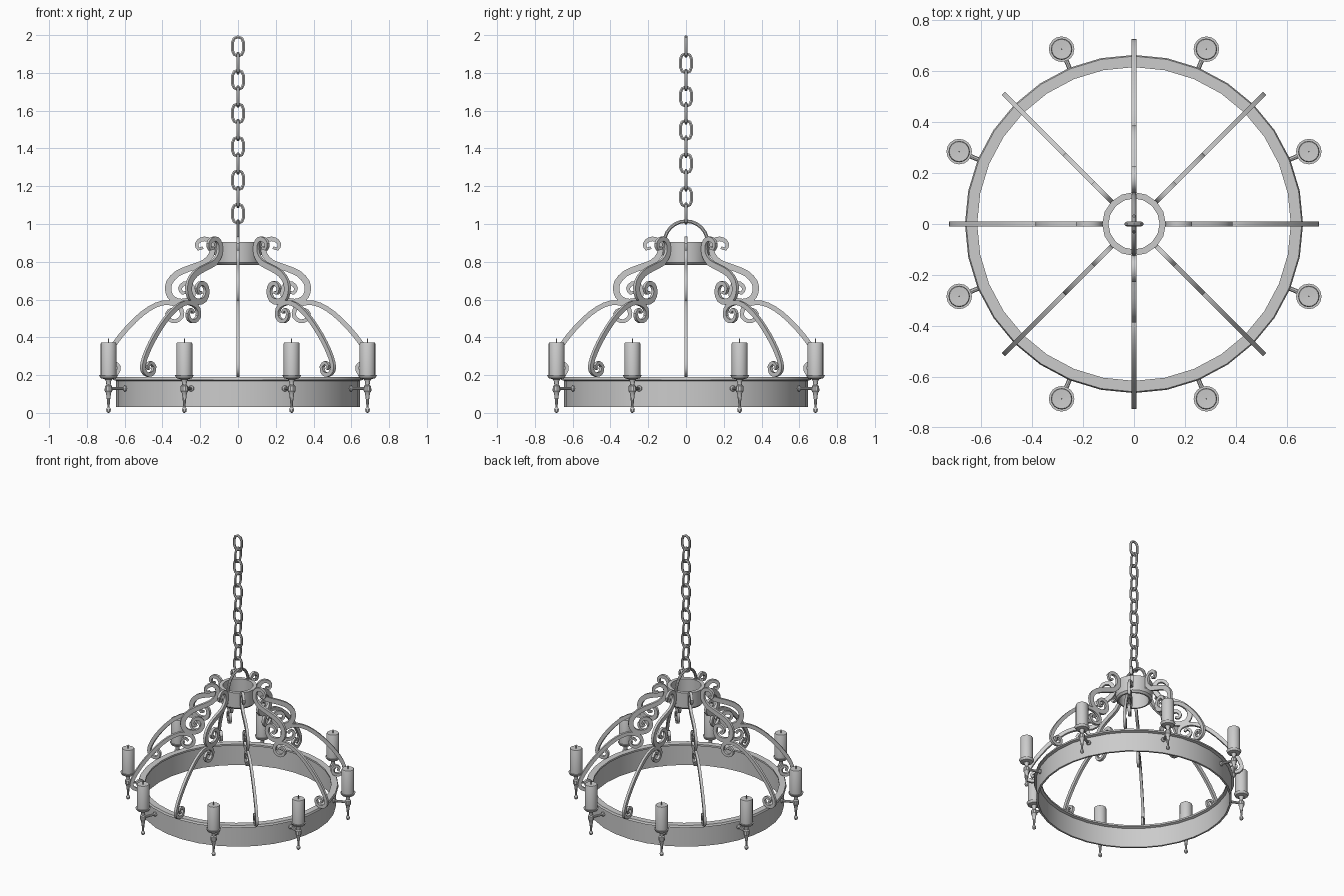
import bpy, bmesh
from math import sin, cos, pi, radians, sqrt
from mathutils import Vector, Matrix

if "Cube" in bpy.data.objects:
    bpy.data.objects.remove(bpy.data.objects["Cube"])

iron = bpy.data.materials.new("pale_grey")
iron.use_nodes = True
iron.diffuse_color = (0.6, 0.6, 0.6, 1)
iron.node_tree.nodes["Principled BSDF"].inputs["Base Color"].default_value = (0.6, 0.6, 0.6, 1)


def finish(name, bm):
    """Turn a bmesh into a shaded mesh object."""
    bmesh.ops.recalc_face_normals(bm, faces=bm.faces)
    mesh = bpy.data.meshes.new(name)
    bm.to_mesh(mesh)
    bm.free()
    mesh.materials.append(iron)
    ob = bpy.data.objects.new(name, mesh)
    bpy.context.collection.objects.link(ob)
    bpy.ops.object.select_all(action='DESELECT')
    ob.select_set(True)
    bpy.context.view_layer.objects.active = ob
    bpy.ops.object.shade_smooth_by_angle(angle=radians(35))
    return ob


def skin(bm, rings, loop):
    """Join matching vertex rings with quads; cap the ends if open."""
    n, m = len(rings), len(rings[0])
    for i in range(n if loop else n - 1):
        a, b = rings[i], rings[(i + 1) % n]
        for j in range(m):
            k = (j + 1) % m
            bm.faces.new((a[j], a[k], b[k], b[j]))
    if not loop:
        bm.faces.new(rings[0])
        bm.faces.new(rings[-1])


def lathe(name, profile, sides, loop=False):
    """Revolve (radius, z) points about z."""
    bm = bmesh.new()
    rings = [[bm.verts.new((r * cos(2 * pi * j / sides), r * sin(2 * pi * j / sides), z))
              for j in range(sides)] for r, z in profile]
    skin(bm, rings, loop)
    return finish(name, bm)


def sweep(name, path, thick, width, sides, loop=False):
    """Sweep a bar along a path in the xz plane; thick is a function of 0..1."""
    bm = bmesh.new()
    n, rings = len(path), []
    for i, p in enumerate(path):
        a = path[i - 1] if (i or loop) else p
        b = path[(i + 1) % n] if (i < n - 1 or loop) else p
        t = (b - a).normalized()
        normal = Vector((-t.z, 0, t.x))
        h = thick(i / (n - 1)) / 2
        ring = []
        for j in range(sides):
            ang = 2 * pi * (j + 0.5) / sides
            k = sqrt(2) if sides == 4 else 1
            ring.append(bm.verts.new(p + normal * (h * k * cos(ang))
                                     + Vector((0, width / 2 * k * sin(ang), 0))))
        rings.append(ring)
    skin(bm, rings, loop)
    return finish(name, bm)


def smooth_path(pts, steps=2):
    """Rounded path through (r, z) points."""
    v = [Vector((r, 0, z)) for r, z in pts]
    out = []
    for i in range(len(v) - 1):
        a, b, c, d = v[max(i - 1, 0)], v[i], v[i + 1], v[min(i + 2, len(v) - 1)]
        for s in range(steps):
            t = s / steps
            out.append(0.5 * (2 * b + (c - a) * t + (2 * a - 5 * b + 4 * c - d) * t * t
                              + (3 * b - a - 3 * c + d) * t ** 3))
    return out + [v[-1]]


def around(ob, offset=0):
    """Repeat an object eight times about the z axis."""
    for k in range(8):
        c = ob if k == 0 else ob.copy()
        if k:
            bpy.context.collection.objects.link(c)
        c.name = f"{ob.name.split('.')[0]}.{k:02d}"
        c.matrix_world = Matrix.Rotation(radians(45 * k + offset), 4, 'Z')


# Main band with a flat lip on top
lathe("main_ring", [(.645, .03), (.645, .17), (.663, .175), (.658, .19),
                    (.615, .19), (.615, .178), (.632, .172), (.632, .03)], 32, True)

# Open hub collar
lathe("hub_collar", [(.11, .782), (.122, .795), (.125, .905), (.1, .905), (.1, .782)], 16, True)

# Hanging arch over the hub
arch = [Vector((.115 * cos(a), 0, .9 + .115 * sin(a)))
        for a in [pi * i / 12 for i in range(13)]]
arch = [Vector((.115, 0, .82))] + arch + [Vector((-.115, 0, .82))]
sweep("hanging_arch", arch, lambda t: .02, .02, 8).rotation_euler.z = pi / 2

# Chain of alternating links
for i in range(11):
    outline = []
    for side, base in ((1, 0), (-1, pi)):
        for s in range(5):
            a = base + pi * s / 4
            outline.append(Vector((.029 * cos(a), 0, .022 * side + .029 * sin(a))))
    link = sweep(f"chain_link.{i:02d}", outline, lambda t: .018, .018, 6, True)
    link.location.z = 1.94 - i * .0885
    link.rotation_euler.z = pi / 2 * (i % 2)

# Upper S scroll of each arm
upper = smooth_path([(.185, .875), (.21, .868), (.218, .895), (.195, .918), (.16, .918),
                     (.138, .89), (.14, .84), (.18, .795), (.25, .768), (.32, .738),
                     (.364, .69), (.368, .64), (.345, .602), (.30, .588), (.255, .6),
                     (.235, .64), (.25, .678), (.285, .685), (.307, .66), (.295, .635), (.275, .64)])
around(sweep("upper_scroll", upper, lambda t: .014 + .02 * sin(pi * t), .018, 4))

# Lower sweeping arm, curled at both ends
lower = smooth_path([(.335, .53), (.355, .548), (.377, .525), (.365, .495), (.33, .485),
                     (.298, .51), (.302, .55), (.34, .578), (.40, .582), (.47, .552),
                     (.545, .492), (.62, .41), (.68, .325), (.71, .26), (.708, .222),
                     (.675, .202), (.64, .212), (.63, .245), (.655, .265), (.678, .25), (.668, .23)])
around(sweep("lower_arm", lower, lambda t: .014 + .012 * sin(pi * t), .018, 4))

# Candle holders: drip tray, turned stem, ball finial, candle and wick
spot = Matrix.Translation((.742, 0, 0))
parts = [
    ("drip_tray", [(.02, .178), (.042, .184), (.05, .2), (.044, .2)], 16),
    ("candle", [(.042, .196), (.042, .366), (.039, .372), (.004, .37)], 16),
    ("wick", [(.003, .365), (.003, .395)], 6),
    ("holder_stem", [(.02, .18), (.013, .165), (.012, .148), (.02, .142), (.021, .116),
                     (.014, .106), (.009, .07), (.006, .035), (.005, .02)], 10),
    ("finial", [(.003, 0), (.011, .006), (.014, .016), (.011, .026), (.004, .032)], 8),
]
for name, profile, sides in parts:
    ob = lathe(name, profile, sides)
    ob.data.transform(spot)
    around(ob, 22.5)

# Bracket from each holder to the band
bracket = lathe("holder_bracket", [(.016, .64), (.016, .652), (.009, .658), (.009, .74)], 8)
bracket.data.transform(Matrix.Translation((0, 0, .129)) @ Matrix.Rotation(pi / 2, 4, 'Y'))
around(bracket, 22.5)
